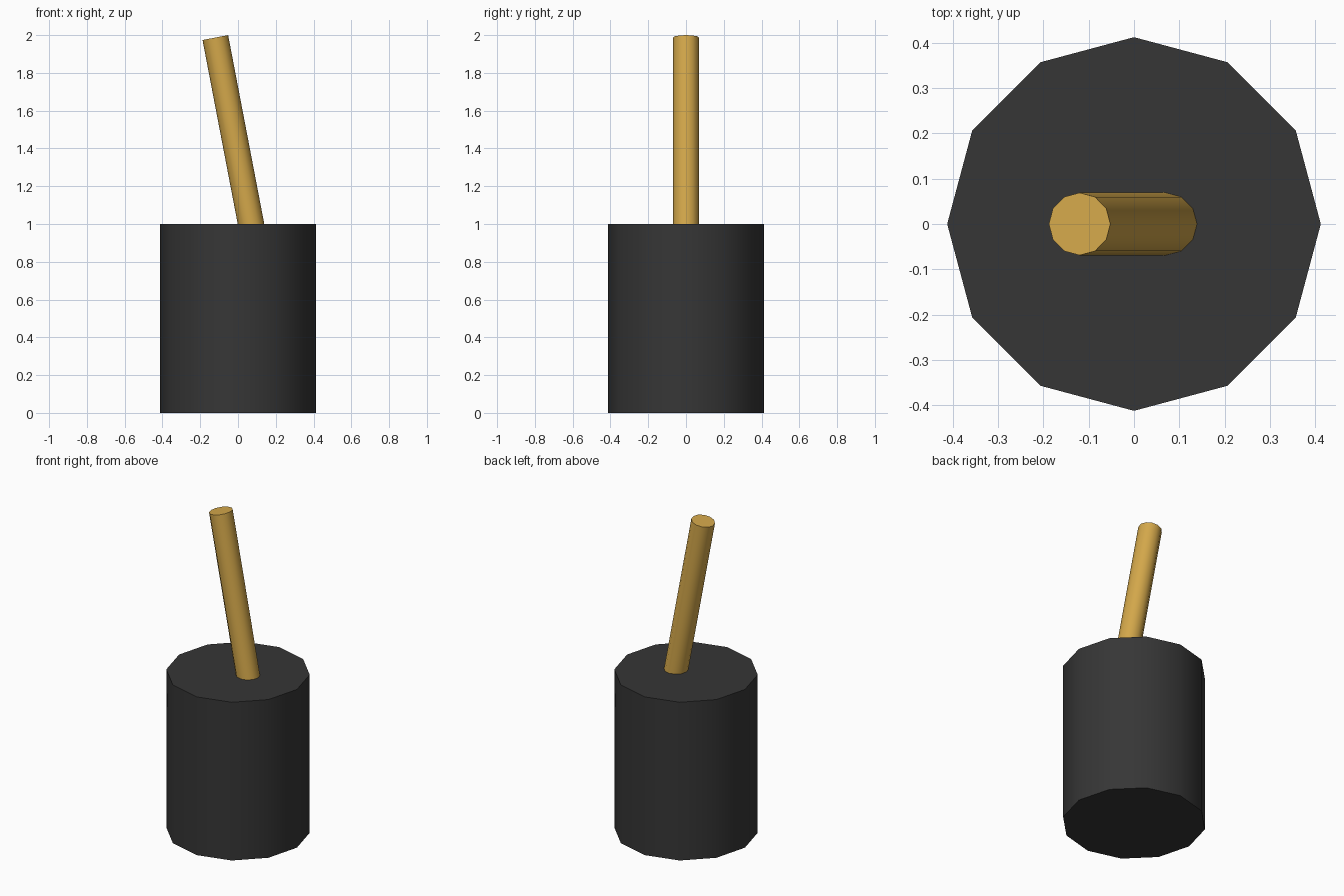
import bpy
import math
from mathutils import Vector

if "Cube" in bpy.data.objects:
    bpy.data.objects.remove(bpy.data.objects["Cube"])


def material(name, color):
    mat = bpy.data.materials.new(name)
    mat.diffuse_color = (*color, 1.0)
    mat.use_nodes = True
    mat.node_tree.nodes["Principled BSDF"].inputs["Base Color"].default_value = mat.diffuse_color
    return mat


def rod(name, start, end, radius, mat):
    """Twelve-sided capped cylinder between two points, smooth sides and sharp rims."""
    start, end = Vector(start), Vector(end)
    axis = end - start
    tilt = math.atan2(axis.x, axis.z)
    # the quarter turn puts corners on the x and y axes
    bpy.ops.mesh.primitive_cylinder_add(
        vertices=12, radius=radius, depth=axis.length,
        location=(start + end) / 2, rotation=(0, tilt, 0))
    obj = bpy.context.object
    obj.name = name
    obj.data.materials.append(mat)
    bpy.ops.object.shade_smooth_by_angle(angle=math.radians(40))
    return obj


charcoal = material("charcoal", (0.037, 0.037, 0.037))
golden = material("golden_wood", (0.658, 0.392, 0.070))

# Upright drum
rod("drum", (0, 0, 0), (0, 0, 1.0), 0.412, charcoal)

# Leaning stick, sunk a little into the drum top
rod("stick", (0.088, 0, 0.90), (-0.12, 0, 1.987), 0.069, golden)
